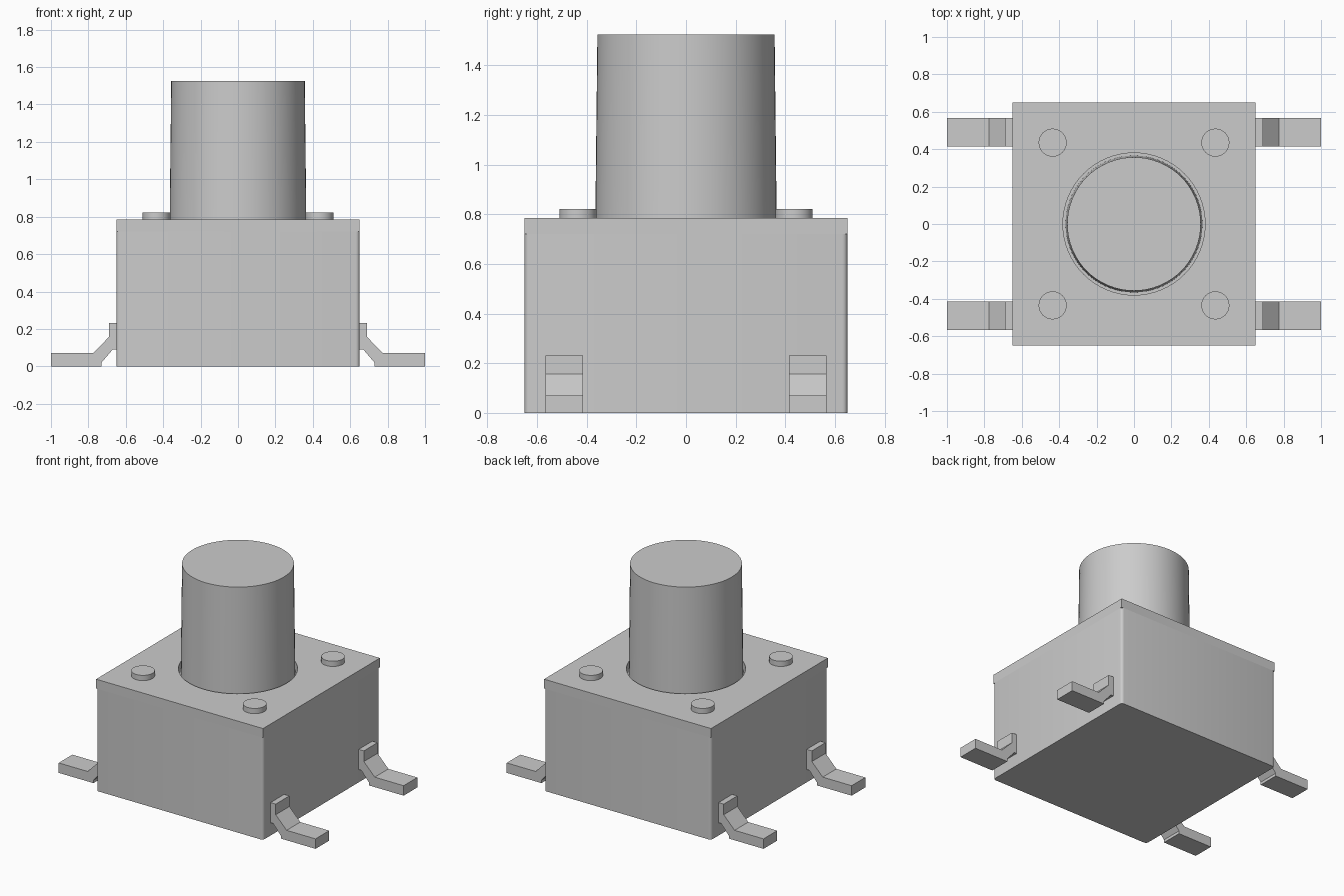
import bpy, bmesh, math

cube = bpy.data.objects.get("Cube")
if cube:
    bpy.data.objects.remove(cube, do_unlink=True)

grey = bpy.data.materials.new("plain grey")
grey.use_nodes = True
grey.diffuse_color = (0.6, 0.6, 0.6, 1)
grey.node_tree.nodes["Principled BSDF"].inputs["Base Color"].default_value = grey.diffuse_color

HALF = 0.65        # half width of the housing
PLATE_Z = 0.72     # underside of the cover plate
TOP_Z = 0.785      # top of the cover plate


def finish(bm, name, smooth=False):
    bmesh.ops.recalc_face_normals(bm, faces=bm.faces)
    mesh = bpy.data.meshes.new(name)
    bm.to_mesh(mesh)
    bm.free()
    mesh.materials.append(grey)
    obj = bpy.data.objects.new(name, mesh)
    bpy.context.collection.objects.link(obj)
    if smooth:
        bpy.ops.object.select_all(action='DESELECT')
        obj.select_set(True)
        bpy.context.view_layer.objects.active = obj
        bpy.ops.object.shade_smooth_by_angle(angle=math.radians(30))
    return obj


def cylinder(name, x, y, z0, z1, r0, r1, sides):
    bm = bmesh.new()
    bmesh.ops.create_cone(bm, cap_ends=True, segments=sides,
                          radius1=r0, radius2=r1, depth=z1 - z0)
    bmesh.ops.translate(bm, verts=bm.verts, vec=(x, y, (z0 + z1) / 2))
    return finish(bm, name, True)


def extrude_faces(bm, vec):
    result = bmesh.ops.extrude_face_region(bm, geom=bm.faces[:])
    moved = [v for v in result["geom"] if isinstance(v, bmesh.types.BMVert)]
    bmesh.ops.translate(bm, verts=moved, vec=vec)


# Housing with rounded upright edges
bm = bmesh.new()
bmesh.ops.create_cube(bm, size=1)
bmesh.ops.scale(bm, verts=bm.verts, vec=(2 * HALF, 2 * HALF, PLATE_Z))
bmesh.ops.translate(bm, verts=bm.verts, vec=(0, 0, PLATE_Z / 2))
upright = [e for e in bm.edges
           if abs(e.verts[0].co.z - e.verts[1].co.z) > PLATE_Z / 2]
bmesh.ops.bevel(bm, geom=upright, offset=0.02, segments=4, profile=0.5, affect='EDGES')
finish(bm, "housing", True)

# Square cover plate with a round opening
bm = bmesh.new()
square = [(HALF, HALF), (-HALF, HALF), (-HALF, -HALF), (HALF, -HALF)]
circle = [(0.38 * math.cos(i * math.tau / 64), 0.38 * math.sin(i * math.tau / 64))
          for i in range(64)]
edges = []
for loop in (square, circle):
    verts = [bm.verts.new((x, y, PLATE_Z)) for x, y in loop]
    edges += [bm.edges.new((verts[i - 1], verts[i])) for i in range(len(verts))]
bmesh.ops.triangle_fill(bm, edges=edges, use_beauty=True, normal=(0, 0, 1))
extrude_faces(bm, (0, 0, TOP_Z - PLATE_Z))
finish(bm, "cover_plate", True)

# Tapered push button
cylinder("push_button", 0, 0, PLATE_Z, 1.525, 0.366, 0.357, 64)

# Rivets and bent leads, one of each per corner
lead_profile = [(0.65, 0.09), (0.67, 0.09), (0.73, 0.02), (0.73, 0), (1, 0),
                (1, 0.07), (0.775, 0.07), (0.69, 0.157), (0.69, 0.232), (0.65, 0.232)]
for sx, side in ((1, "left"), (-1, "right")):
    for sy, end in ((-1, "front"), (1, "back")):
        cylinder(f"rivet_{end}_{side}", sx * 0.435, sy * 0.435,
                 TOP_Z, 0.822, 0.075, 0.075, 32)
        bm = bmesh.new()
        bm.faces.new([bm.verts.new((sx * x, sy * 0.49 - 0.076, z)) for x, z in lead_profile])
        extrude_faces(bm, (0, 0.152, 0))
        finish(bm, f"lead_{end}_{side}")
